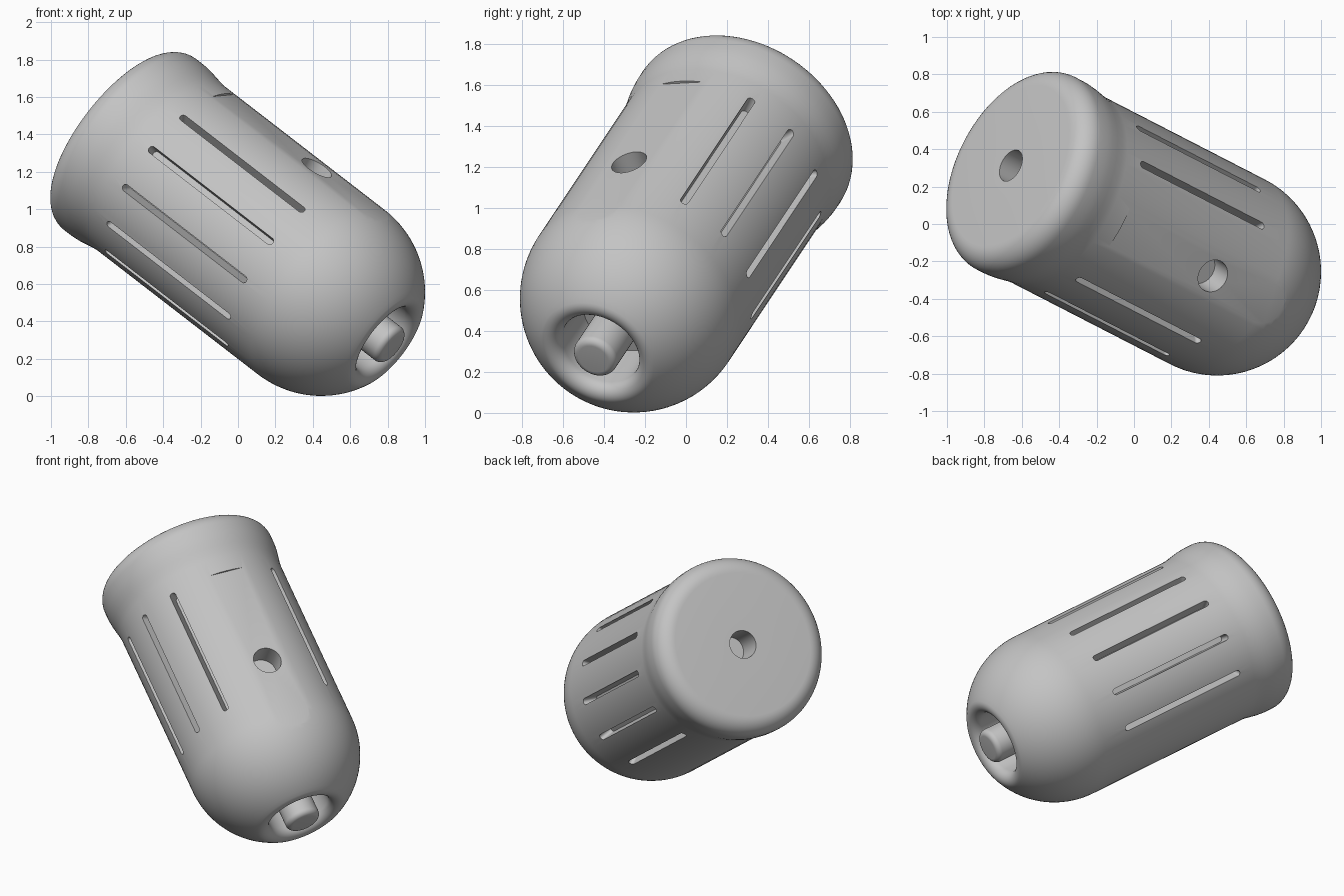
import bpy, bmesh, math
from mathutils import Matrix, Vector

cube = bpy.data.objects.get("Cube")
if cube:
    bpy.data.objects.remove(cube, do_unlink=True)

# Tilted frame: local z runs along the capsule axis towards the domed nose
axis = Vector((0.733, -0.377, -0.566)).normalized()
up = Vector((0.611, 0, 0.7915))
up = (up - axis * up.dot(axis)).normalized()
side = axis.cross(up)
FRAME = Matrix((up, side, axis)).transposed().to_4x4()
FRAME.translation = (0.445, -0.255, 0.557)

RADIUS = 0.555
SYMMETRY = math.radians(19.5)   # direction of the side hole and the flat

grey = bpy.data.materials.new("satin_grey")
grey.use_nodes = True
grey.diffuse_color = (0.55, 0.55, 0.55, 1)
grey.node_tree.nodes["Principled BSDF"].inputs["Base Color"].default_value = (0.55, 0.55, 0.55, 1)


def make_object(name, bm):
    bmesh.ops.remove_doubles(bm, verts=bm.verts, dist=1e-5)
    bmesh.ops.recalc_face_normals(bm, faces=bm.faces)
    mesh = bpy.data.meshes.new(name)
    bm.to_mesh(mesh)
    bm.free()
    mesh.materials.append(grey)
    obj = bpy.data.objects.new(name, mesh)
    obj.matrix_world = FRAME
    bpy.context.collection.objects.link(obj)
    return obj


def arc(r, z, radius, start, end, steps):
    """Profile points; angle 0 points outward, 90 towards the nose."""
    angles = [math.radians(start + (end - start) * i / steps) for i in range(steps + 1)]
    return [(r + radius * math.cos(a), z + radius * math.sin(a)) for a in angles]


def lathe(name, profile, steps):
    bm = bmesh.new()
    verts = [bm.verts.new((r, 0, z)) for r, z in profile]
    edges = [bm.edges.new(pair) for pair in zip(verts, verts[1:])]
    bmesh.ops.spin(bm, geom=verts + edges, cent=(0, 0, 0), axis=(0, 0, 1),
                   angle=math.tau, steps=steps, use_merge=True)
    return make_object(name, bm)


def add_slot(bm, half_length, radius, inner, outer, angle, z):
    """Round-ended prism pointing outward from the axis."""
    outline = []
    for start, shift in ((0, half_length), (math.pi, -half_length)):
        for i in range(17):
            a = start + math.pi * i / 16
            outline.append((radius * math.cos(a), z + shift + radius * math.sin(a)))
    if half_length == 0:
        outline = outline[:16] + outline[17:33]
    turn = Matrix.Rotation(angle, 3, 'Z')
    rings = [[bm.verts.new(turn @ Vector((d, y, h))) for y, h in outline] for d in (inner, outer)]
    n = len(outline)
    for ring in rings:
        bm.faces.new(ring)
    for i in range(n):
        j = (i + 1) % n
        bm.faces.new((rings[0][i], rings[0][j], rings[1][j], rings[1][i]))


def smooth(obj):
    bpy.ops.object.select_all(action='DESELECT')
    obj.select_set(True)
    bpy.context.view_layer.objects.active = obj
    bpy.ops.object.shade_smooth_by_angle(angle=math.radians(32))


# Housing: end cap with centre hole, raised rim, barrel, dome, rounded mouth
MOUTH, FILLET = 0.205, 0.06
fillet_r = MOUTH + FILLET
fillet_z = math.sqrt((RADIUS - FILLET) ** 2 - fillet_r ** 2)
tangent = math.degrees(math.atan2(fillet_z, fillet_r))
profile = [(0, -1.3), (0.09, -1.3), (0.09, -1.505)]
profile += arc(0.463, -1.39, 0.115, -90, 0, 10)
profile += [(0.577, -1.33), (0.573, -1.29), (0.566, -1.25), (0.559, -1.21), (RADIUS, -1.17)]
profile += arc(0, 0, RADIUS, 0, tangent, 20)
profile += arc(fillet_r, fillet_z, FILLET, tangent, 180, 10)[1:]
profile += [(MOUTH, 0.15), (0, 0.15)]
housing = lathe("housing", profile, 96)

# Shallow flat on the barrel
bm = bmesh.new()
bmesh.ops.create_cube(bm, size=1)
bmesh.ops.scale(bm, vec=(0.2, 0.5, 1.367), verts=bm.verts)
bmesh.ops.translate(bm, vec=(RADIUS * math.cos(math.radians(12)) + 0.1, 0, -0.3835), verts=bm.verts)
bmesh.ops.rotate(bm, cent=(0, 0, 0), matrix=Matrix.Rotation(SYMMETRY, 3, 'Z'), verts=bm.verts)
flat_cutter = make_object("flat_cutter", bm)

# Five long slots on each side, plus the round side hole
bm = bmesh.new()
for sign in (-1, 1):
    for k in range(5):
        add_slot(bm, 0.43, 0.02, 0.46, 0.65, SYMMETRY + sign * math.radians(39.5 + 26 * k), -0.62)
add_slot(bm, 0, 0.09, 0.4, 0.65, SYMMETRY, -0.385)
slot_cutter = make_object("slot_cutter", bm)

for cutter in (flat_cutter, slot_cutter):
    mod = housing.modifiers.new(cutter.name, 'BOOLEAN')
    mod.operation = 'DIFFERENCE'
    mod.solver = 'EXACT'
    mod.object = cutter
bpy.context.view_layer.update()
evaluated = housing.evaluated_get(bpy.context.evaluated_depsgraph_get())
cut_mesh = bpy.data.meshes.new_from_object(evaluated)
housing.modifiers.clear()
housing.data = cut_mesh
for cutter in (flat_cutter, slot_cutter):
    bpy.data.objects.remove(cutter, do_unlink=True)
smooth(housing)

# Plunger standing in the mouth
plunger = lathe("plunger", [(0, 0.14), (0.113, 0.14)] + arc(0.078, 0.487, 0.035, 0, 90, 8) + [(0, 0.522)], 48)
smooth(plunger)
